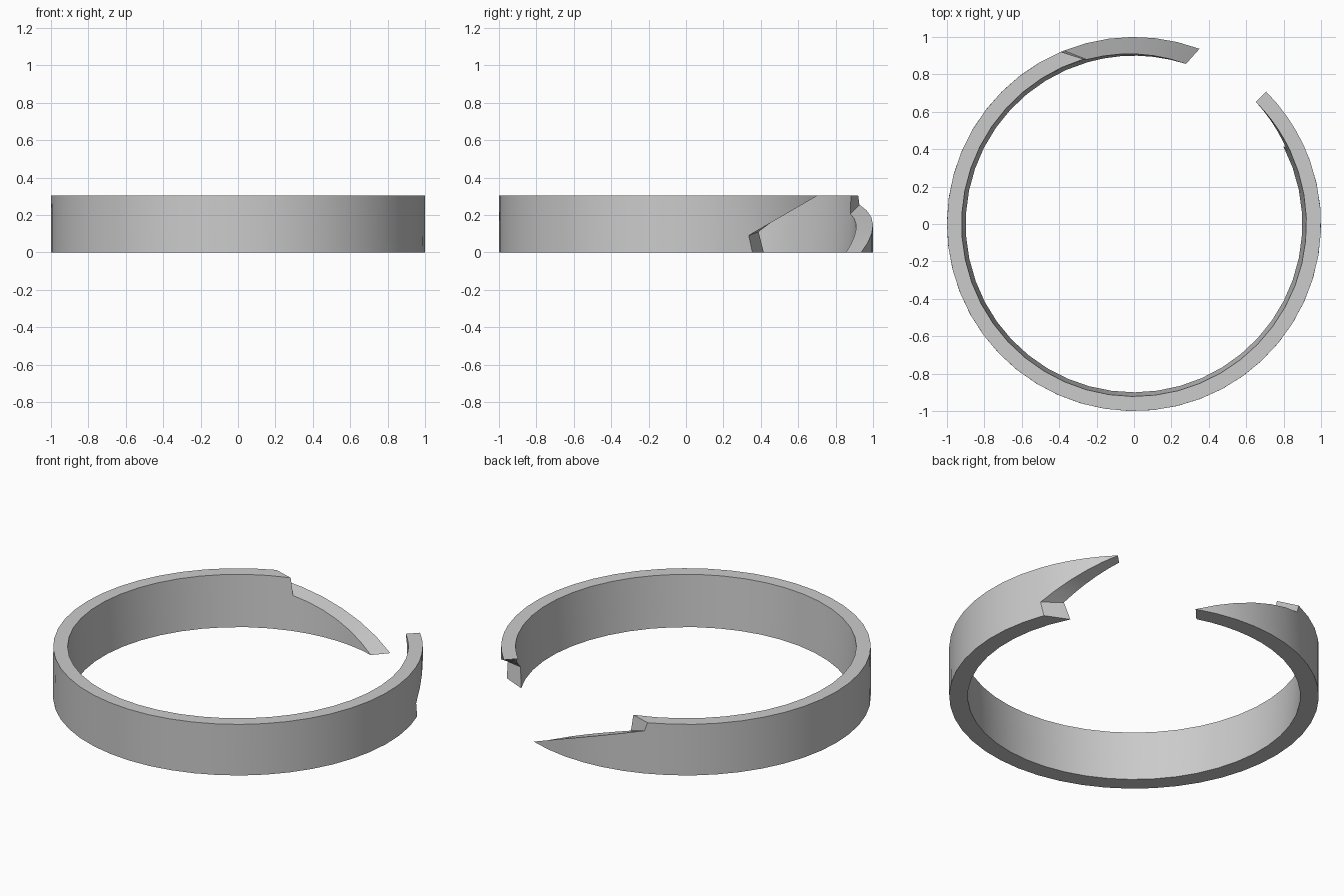
import bpy
import bmesh
from math import radians, cos, sin

old = bpy.data.objects.get("Cube")
if old:
    bpy.data.objects.remove(old, do_unlink=True)

HEIGHT = 0.305
OUTER = 1.0
INNER_LOW, INNER_HIGH = 0.90, 0.922   # bore widens slightly towards the top


def mix(a, b, t):
    """Blend two levels or whole stations."""
    if isinstance(a, (tuple, list)):
        return [mix(p, q, t) for p, q in zip(a, b)]
    return a + (b - a) * t


def station(bottom, mid, top):
    return [bottom, mid, top]


# A level is (outer angle, outer z, inner angle, inner z)
stations = []

# Upper tongue: its sloped underside drops from a sharp tip to the lower hook
tip = (45, HEIGHT, 45, HEIGHT)
notch = (19.6, 0.09, 25.3, 0.11)
for i in range(6):
    t = i / 5
    low = mix(tip, notch, t)
    for k in (0, 2):                    # slope is straight when seen side on
        a0, a1 = radians(tip[k]), radians(notch[k])
        a = radians(low[k])
        s = (sin(a0) - sin(a)) / (sin(a0) - sin(a1))
        low[k + 1] = mix(tip[k + 1], notch[k + 1], s)
    stations.append(station(low, low, (low[0], HEIGHT, low[2], HEIGHT)))

# Main band between the lower hook and the upper hook
start = station((20.8, 0, 27.5, 0), notch, (19.6, HEIGHT, 25.3, HEIGHT))
shelf = (-248, 0.255, -254, 0.205)
end = station((-248, 0, -254, 0), shelf, (-247, HEIGHT, -253, HEIGHT))
stations += [mix(start, end, i / 36) for i in range(37)]

# Lower tongue: its top slopes from the upper hook to a sharp tip
point = (-290.5, 0, -288, 0)
for i in range(7):
    t = i / 6
    high = mix(shelf, point, t)
    bulge = 0.08 * t * (1 - t)
    high[1] += bulge
    high[3] += bulge
    stations.append(station((high[0], 0, high[2], 0), high, high))

# Skin the stations
bm = bmesh.new()


def corner(angle, z, inner):
    r = mix(INNER_LOW, INNER_HIGH, z / HEIGHT) if inner else OUTER
    a = radians(angle)
    return bm.verts.new((r * cos(a), r * sin(a), z))


rings = []
for levels in stations:
    outside = [corner(l[0], l[1], False) for l in levels]
    inside = [corner(l[2], l[3], True) for l in levels]
    rings.append(outside + inside[::-1])
for a, b in zip(rings, rings[1:]):
    for i in range(6):
        j = (i + 1) % 6
        bm.faces.new((a[i], a[j], b[j], b[i]))
bmesh.ops.remove_doubles(bm, verts=bm.verts, dist=0.0005)
bmesh.ops.recalc_face_normals(bm, faces=bm.faces)

mesh = bpy.data.meshes.new("split_ring")
bm.to_mesh(mesh)
bm.free()
ring = bpy.data.objects.new("split_ring", mesh)
bpy.context.collection.objects.link(ring)

# Plain grey finish
grey = bpy.data.materials.new("light_grey")
grey.use_nodes = True
colour = (0.6, 0.6, 0.6, 1)
grey.diffuse_color = colour
grey.node_tree.nodes["Principled BSDF"].inputs["Base Color"].default_value = colour
mesh.materials.append(grey)

bpy.ops.object.select_all(action="DESELECT")
ring.select_set(True)
bpy.context.view_layer.objects.active = ring
bpy.ops.object.shade_smooth_by_angle(angle=radians(25))
